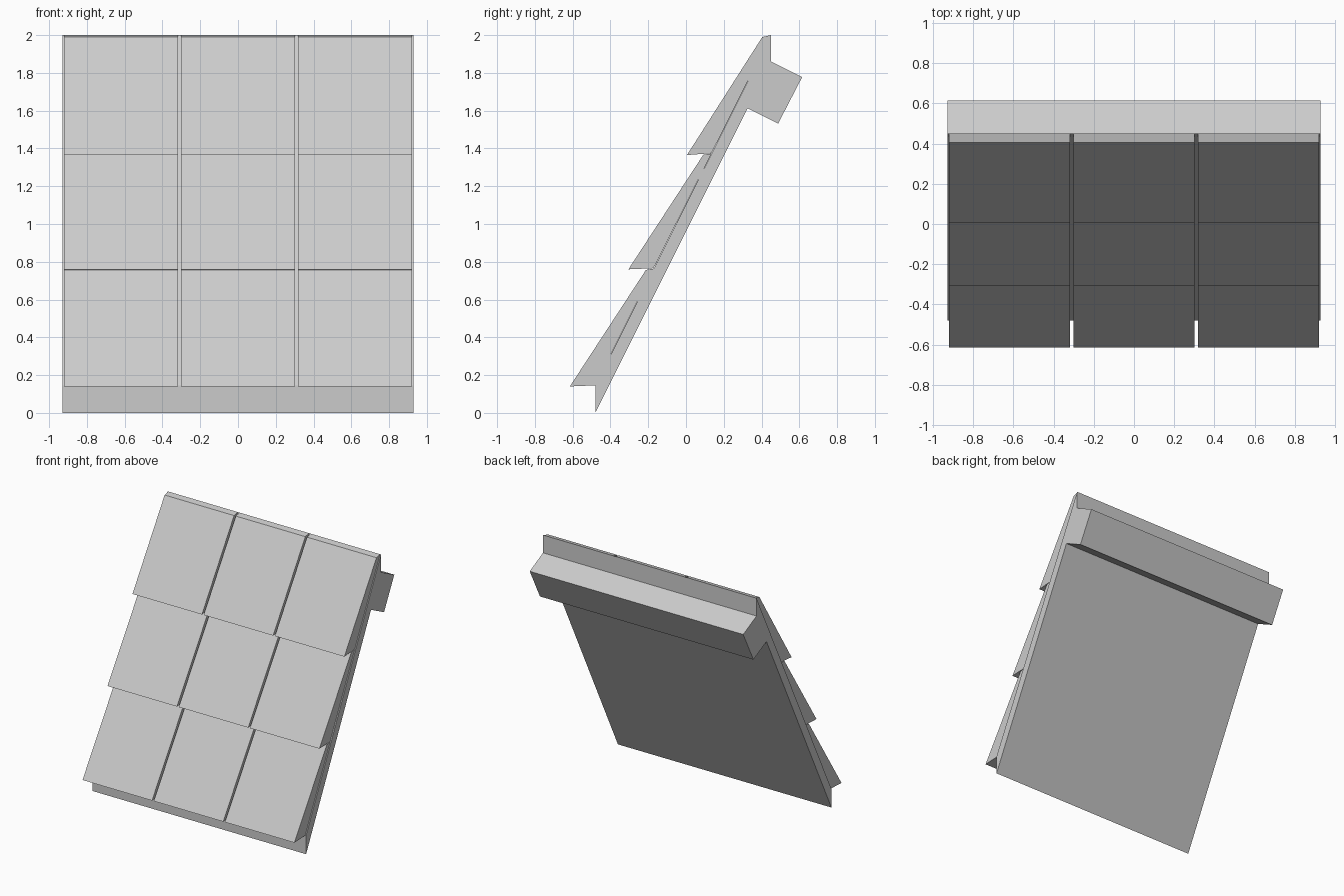
import bpy
import bmesh

if "Cube" in bpy.data.objects:
    bpy.data.objects.remove(bpy.data.objects["Cube"])


def extrude_profile(name, profile, x0, x1):
    """Extrude a closed (y, z) outline from x0 to x1."""
    bm = bmesh.new()
    face = bm.faces.new([bm.verts.new((x0, y, z)) for y, z in profile])
    out = bmesh.ops.extrude_face_region(bm, geom=[face])
    verts = [v for v in out["geom"] if isinstance(v, bmesh.types.BMVert)]
    bmesh.ops.translate(bm, verts=verts, vec=(x1 - x0, 0, 0))
    bmesh.ops.recalc_face_normals(bm, faces=bm.faces)
    mesh = bpy.data.meshes.new(name)
    bm.to_mesh(mesh)
    bm.free()
    ob = bpy.data.objects.new(name, mesh)
    bpy.context.collection.objects.link(ob)
    return ob


HALF = 0.928

# Sloping roof board with plumb-cut ends
extrude_profile("roof_board",
                [(-0.48, 0.0), (-0.48, 0.145), (0.45, 2.0), (0.45, 1.86)],
                -HALF, HALF)

# Square support beam under the upper edge
extrude_profile("support_beam",
                [(0.322, 1.614), (0.45, 1.86), (0.615, 1.778), (0.488, 1.532)],
                -HALF, HALF)

# Tapered shingles: three rows of three, thick at the lower edge
rows = [
    [(-0.615, 0.14), (-0.48, 0.146), (-0.17, 0.764), (-0.212, 0.757)],
    [(-0.305, 0.76), (-0.172, 0.766), (0.135, 1.373), (0.092, 1.367)],
    [(0.005, 1.365), (0.135, 1.375), (0.45, 2.0), (0.404, 1.99)],
]
WIDTH, GAP = 0.604, 0.015
for r, profile in enumerate(rows):
    for c in range(3):
        centre = (c - 1) * (WIDTH + GAP)
        extrude_profile(f"shingle_{r + 1}_{c + 1}", profile,
                        centre - WIDTH / 2, centre + WIDTH / 2)
